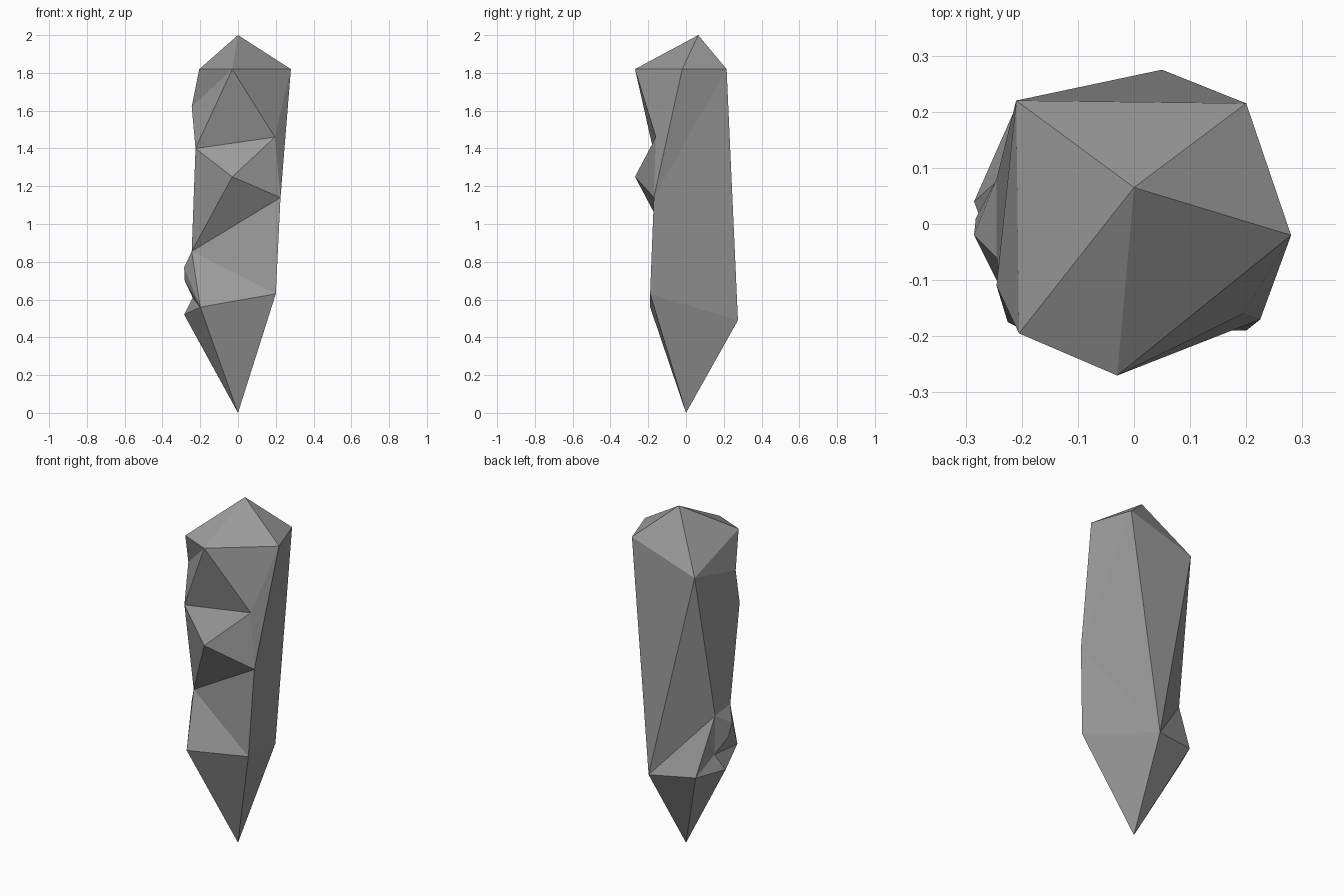
import bpy
import bmesh

# Remove only the default cube
default_cube = bpy.data.objects.get("Cube")
if default_cube:
    bpy.data.objects.remove(default_cube, do_unlink=True)

# Single stone colour
stone = bpy.data.materials.new("grey_stone")
stone.use_nodes = True
colour = (0.33, 0.33, 0.33, 1)
stone.diffuse_color = colour
shader = next(n for n in stone.node_tree.nodes if n.type == "BSDF_PRINCIPLED")
shader.inputs["Base Color"].default_value = colour
shader.inputs["Roughness"].default_value = 0.9

# Corners of the shard, named by where they sit
corners = {
    "peak": (0, .065, 2), "point": (0, 0, 0),
    # shoulder ring under the peak
    "shoulder_right": (.28, -.02, 1.82), "shoulder_back": (.2, .215, 1.82),
    "shoulder_rear_left": (-.21, .22, 1.69), "shoulder_left": (-.205, -.195, 1.82),
    "shoulder_front": (-.03, -.27, 1.82),
    # root ring above the point
    "root_back": (.05, .275, .49), "root_right": (.2, -.19, .63),
    "root_front": (-.2, -.19, .56), "root_spur": (-.285, .04, .52),
    "root_rear_left": (-.21, .21, .515),
    # chipped front
    "notch": (.195, -.16, 1.46), "ridge": (-.03, -.27, 1.25),
    "edge_right": (.225, -.17, 1.14), "edge_left": (-.225, -.175, 1.4),
    "dent": (-.245, -.06, .855), "upper_dent": (-.245, -.11, 1.62),
    # small chips on the side
    "chip_top": (-.285, -.02, .77), "chip_low": (-.282, .01, .7),
    "chip_rear": (-.245, .08, .84), "chip_base": (-.24, .08, .61),
}

bm = bmesh.new()
vert = {name: bm.verts.new(co) for name, co in corners.items()}


def triangle(*names):
    bm.faces.new([vert[n] for n in names])


def fan(centre, ring, closed=True):
    """Triangles joining one corner to a ring of others."""
    ends = ring[1:] + ring[:1] if closed else ring[1:]
    for a, b in zip(ring, ends):
        triangle(centre, a, b)


def strip(names):
    """Every three consecutive corners make a triangle."""
    for trio in zip(names, names[1:], names[2:]):
        triangle(*trio)


# Faceted cap and tapered root
fan("peak", ["shoulder_right", "shoulder_back", "shoulder_rear_left",
             "shoulder_left", "shoulder_front"])
fan("point", ["root_back", "root_right", "root_front", "root_spur", "root_rear_left"])

# Long plain walls on the right and back
strip(["root_right", "root_back", "edge_right", "shoulder_back", "shoulder_right"])
strip(["shoulder_back", "shoulder_rear_left", "root_back", "chip_rear", "root_rear_left"])

# Chipped front and left walls, each a fan around a hollow
fan("notch", ["shoulder_right", "shoulder_front", "edge_left", "ridge", "edge_right"])
fan("dent", ["edge_left", "ridge", "edge_right", "root_right", "root_front",
             "chip_top", "chip_rear", "shoulder_rear_left"])
fan("upper_dent", ["shoulder_rear_left", "shoulder_left", "shoulder_front", "edge_left"])

# Small chips by the root
fan("chip_low", ["chip_top", "root_front", "chip_base", "chip_rear"])
fan("chip_base", ["chip_rear", "root_rear_left", "root_spur", "root_front"], closed=False)

bmesh.ops.recalc_face_normals(bm, faces=bm.faces[:])
mesh = bpy.data.meshes.new("stone_shard")
bm.to_mesh(mesh)
bm.free()
mesh.materials.append(stone)
bpy.context.collection.objects.link(bpy.data.objects.new("stone_shard", mesh))
